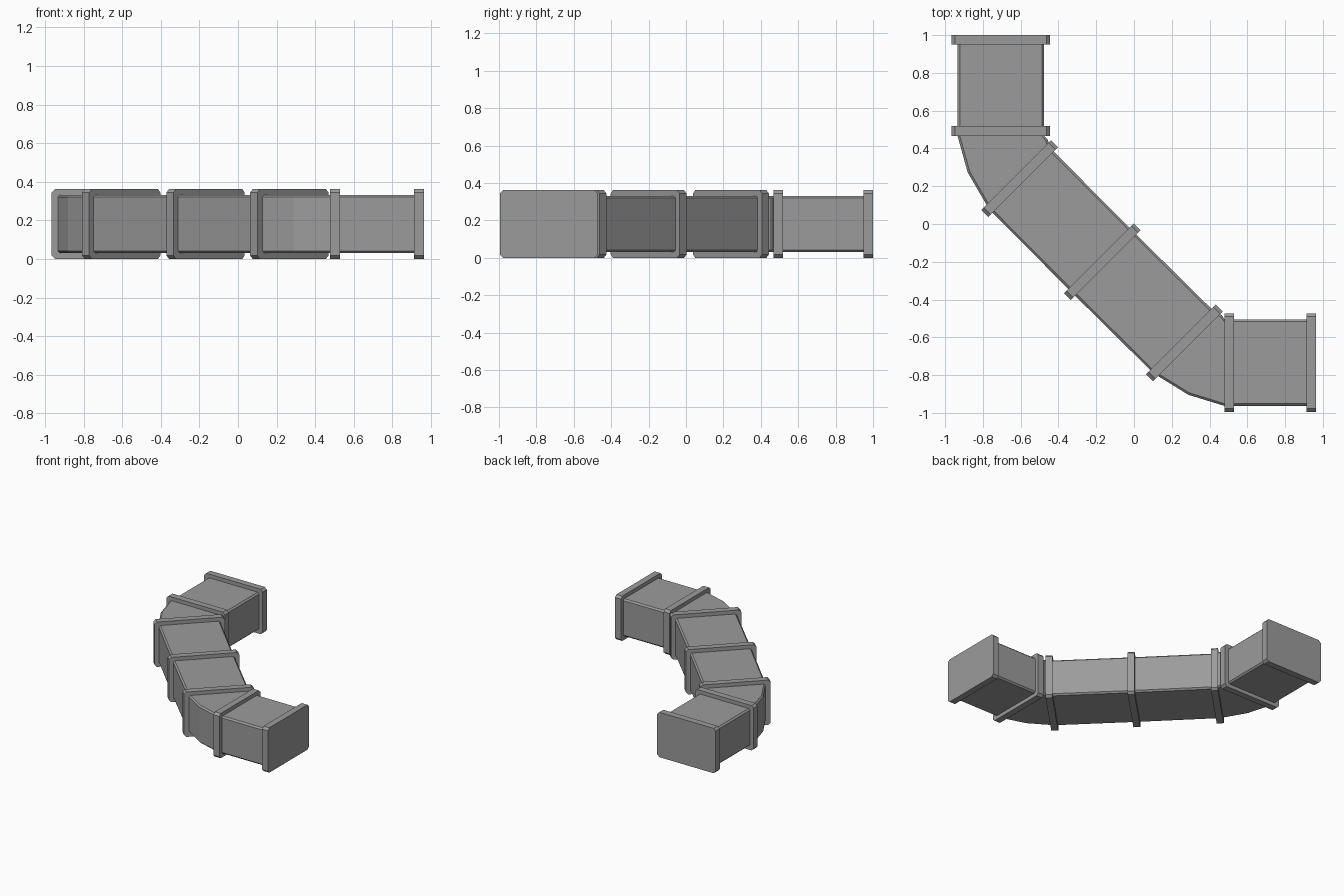
import bpy, bmesh
from math import cos, sin, radians

cube = bpy.data.objects.get("Cube")
if cube:
    bpy.data.objects.remove(cube, do_unlink=True)

metal = bpy.data.materials.new("grey_metal")
metal.use_nodes = True
colour = (0.33, 0.33, 0.33, 1)
metal.diffuse_color = colour
metal.node_tree.nodes["Principled BSDF"].inputs["Base Color"].default_value = colour

MID_Z = 0.181


def section(half_w, half_h, cut):
    """Chamfered rectangle, counter-clockwise."""
    w, h = half_w, half_h
    return [(w, cut - h), (w, h - cut), (w - cut, h), (cut - w, h),
            (-w, h - cut), (-w, cut - h), (cut - w, -h), (w - cut, -h)]


def sweep(name, stations, profile):
    """Closed tube through stations of (x, y, heading in degrees)."""
    bm = bmesh.new()
    rings = []
    for x, y, heading in stations:
        a = radians(heading)
        rings.append([bm.verts.new((x - sin(a) * u, y + cos(a) * u, MID_Z + v))
                      for u, v in profile])
    n = len(profile)
    for r, s in zip(rings, rings[1:]):
        for i in range(n):
            j = (i + 1) % n
            bm.faces.new((r[i], r[j], s[j], s[i]))
    bm.faces.new(rings[0])
    bm.faces.new(rings[-1])
    bmesh.ops.recalc_face_normals(bm, faces=bm.faces)
    mesh = bpy.data.meshes.new(name)
    bm.to_mesh(mesh)
    bm.free()
    mesh.materials.append(metal)
    obj = bpy.data.objects.new(name, mesh)
    bpy.context.collection.objects.link(obj)
    return obj


# Duct pieces, each ending inside a flange
duct = section(0.229, 0.151, 0.012)
back_end, back_joint = (-0.705, 0.975, -90), (-0.705, 0.493, -90)
upper, middle, lower = (-0.605, 0.24, -45), (-0.168, -0.2, -45), (0.266, -0.629, -45)
side_joint, side_end = (0.504, -0.734, 0), (0.938, -0.734, 0)

sweep("back_duct", [back_end, back_joint], duct)
sweep("back_elbow", [back_joint, (-0.705, 0.466, -90), (-0.669, 0.361, -67.5), upper], duct)
sweep("diagonal_duct_upper", [upper, middle], duct)
sweep("diagonal_duct_lower", [middle, lower], duct)
sweep("side_elbow", [lower, (0.376, -0.693, -22.5), (0.479, -0.734, 0), side_joint], duct)
sweep("side_duct", [side_joint, side_end], duct)

# Flanges around every joint and over both ends
flange = section(0.261, 0.181, 0.018)
half = 0.026
joints = {"back_end_flange": back_end, "back_joint_flange": back_joint,
          "upper_flange": upper, "middle_flange": middle, "lower_flange": lower,
          "side_joint_flange": side_joint, "side_end_flange": side_end}
for name, (x, y, heading) in joints.items():
    dx, dy = cos(radians(heading)) * half, sin(radians(heading)) * half
    sweep(name, [(x - dx, y - dy, heading), (x + dx, y + dy, heading)], flange)
